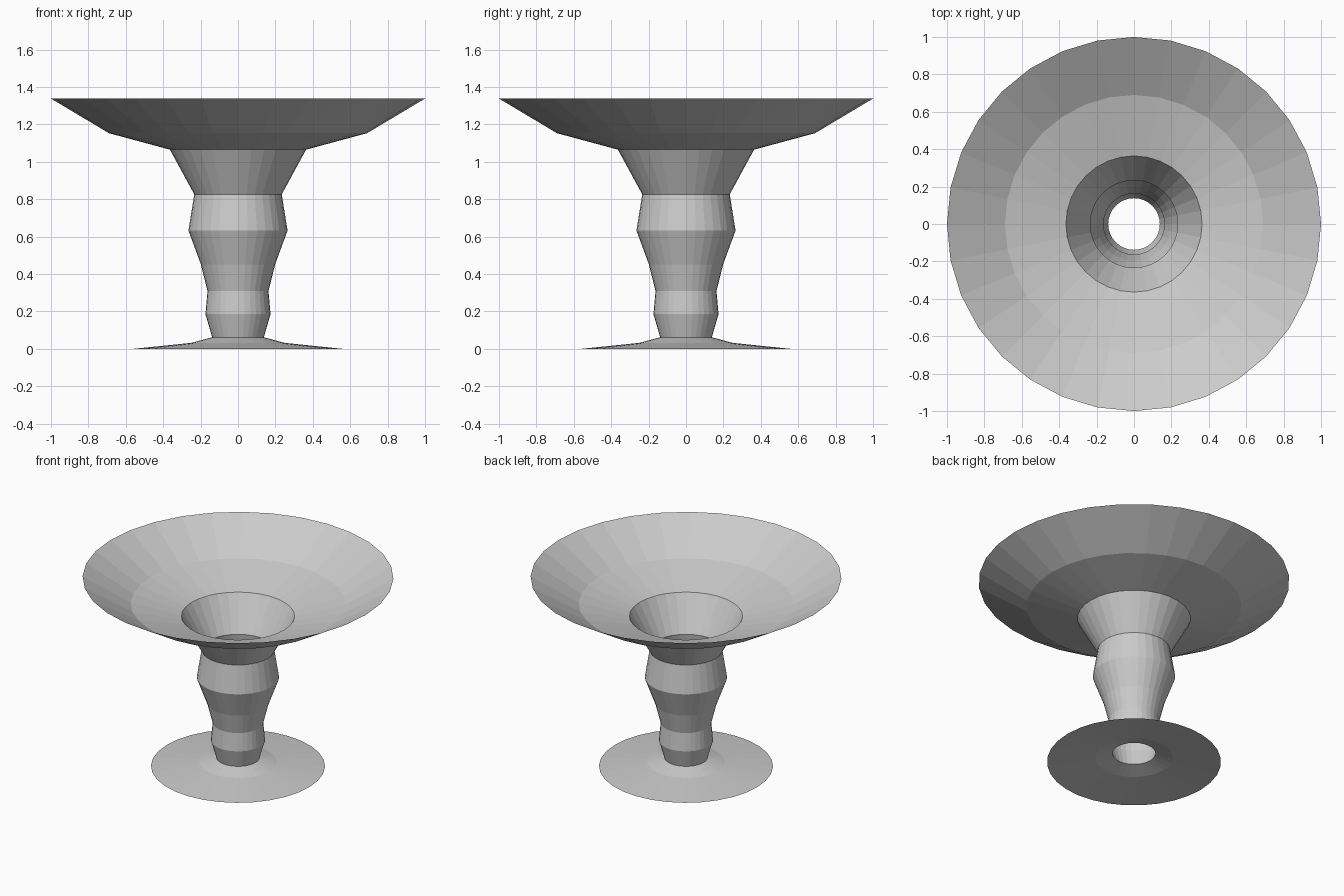
import bpy, bmesh
from math import cos, sin, tau

if "Cube" in bpy.data.objects:
    bpy.data.objects.remove(bpy.data.objects["Cube"])

SIDES = 32


def lathe(name, profile):
    """Spin an open (radius, height) profile into a flat-faced thin shell."""
    bm = bmesh.new()
    rings = [[bm.verts.new((r * cos(tau * i / SIDES), r * sin(tau * i / SIDES), z))
              for i in range(SIDES)] for r, z in profile]
    for low, high in zip(rings, rings[1:]):
        for i in range(SIDES):
            j = (i + 1) % SIDES
            bm.faces.new((low[i], low[j], high[j], high[i]))
    mesh = bpy.data.meshes.new(name)
    bm.to_mesh(mesh)
    bm.free()
    obj = bpy.data.objects.new(name, mesh)
    bpy.context.collection.objects.link(obj)
    return obj


# Flared foot, open in the middle
lathe("foot", [(0.56, 0), (0.25, 0.032), (0.138, 0.062)])

# Hollow stem with two bulges and a flared neck
lathe("stem", [(0.138, 0.062), (0.174, 0.185), (0.163, 0.31), (0.198, 0.45),
               (0.265, 0.632), (0.234, 0.826), (0.364, 1.065)])

# Wide shallow bowl
lathe("bowl", [(0.364, 1.065), (0.69, 1.153), (1.0, 1.338)])
